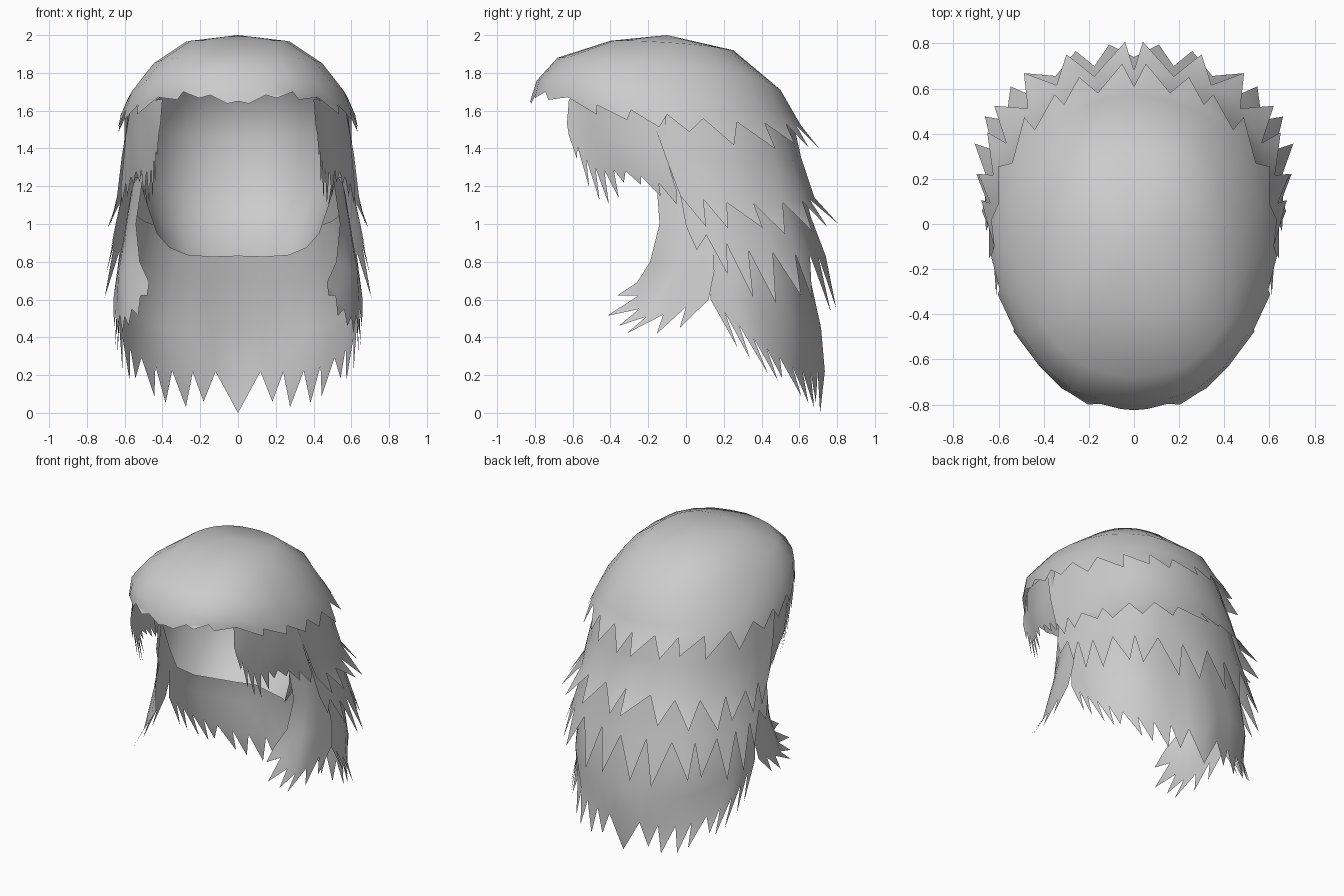
import bpy, bmesh, math, random
from mathutils import Vector

random.seed(4)
grey = bpy.data.materials.new("hair_grey")
grey.diffuse_color = (0.6, 0.6, 0.6, 1)


def curve(points, u):
    """Catmull-Rom point along a short list, u from 0 to 1."""
    p = [Vector(q) for q in points]
    p = [2 * p[0] - p[1]] + p + [2 * p[-1] - p[-2]]
    s = u * (len(points) - 1)
    i = min(int(s), len(points) - 2)
    t = s - i
    a, b, c, d = p[i:i + 4]
    return 0.5 * (2 * b + (c - a) * t + (2 * a - 5 * b + 4 * c - d) * t * t
                  + (3 * b - a - 3 * c + d) * t ** 3)


def hair_layer(name, n, rows, tips=None, centred=False, jitter=0.25):
    """Mirrored sheet, front to back by top to bottom, with a fringe of pointed locks."""
    bm = bmesh.new()
    grid = [[bm.verts.new(curve(r, i / n)) for i in range(n + 1)] for r in rows]
    for a, b in zip(grid, grid[1:]):
        for i in range(n):
            bm.faces.new((a[i], b[i], b[i + 1], a[i + 1]))
    for i in range(n if tips else 0):
        last = centred and i == n - 1
        u = 1 if last else (i + 0.5 + random.uniform(-0.2, 0.3)) / n
        tip, root = curve(tips, u), curve(rows[-1], u)
        if not last:
            tip = root.lerp(tip, 1 + random.uniform(-jitter, jitter * 0.4))
        bm.faces.new((grid[-1][i], bm.verts.new(tip), grid[-1][i + 1]))
    bmesh.ops.remove_doubles(bm, verts=bm.verts, dist=0.0005)
    for v in bm.verts:
        if abs(v.co.x) < 0.002:
            v.co.x = 0
    mesh = bpy.data.meshes.new(name)
    bm.to_mesh(mesh)
    bm.free()
    mesh.materials.append(grey)
    obj = bpy.data.objects.new(name, mesh)
    bpy.context.collection.objects.link(obj)
    mirror = obj.modifiers.new("mirror", 'MIRROR')
    mirror.use_clip = True
    bpy.context.view_layer.objects.active = obj
    obj.select_set(True)
    bpy.ops.object.shade_smooth_by_angle(angle=math.radians(50))
    obj.select_set(False)


# Domed cap with a short fringe
hair_layer("crown_cap", 12, [
    [(0, -.1, 2)] * 7,
    [(0, -.4, 1.97), (.16, -.38, 1.97), (.25, -.26, 1.97), (.28, -.08, 1.96),
     (.24, .1, 1.945), (.14, .22, 1.925), (0, .25, 1.92)],
    [(0, -.68, 1.88), (.22, -.63, 1.88), (.4, -.45, 1.87), (.46, -.1, 1.83),
     (.39, .2, 1.8), (.22, .43, 1.75), (0, .5, 1.71)],
    [(0, -.79, 1.76), (.27, -.74, 1.76), (.5, -.49, 1.74), (.58, -.1, 1.67),
     (.5, .25, 1.63), (.28, .5, 1.59), (0, .575, 1.58)],
    [(0, -.825, 1.65), (.29, -.745, 1.7), (.53, -.47, 1.63), (.62, -.1, 1.58),
     (.54, .27, 1.54), (.31, .53, 1.53), (0, .61, 1.52)],
], [(0, -.83, 1.62), (.27, -.77, 1.66), (.56, -.43, 1.57), (.64, -.05, 1.48),
    (.56, .36, 1.41), (.31, .62, 1.4), (0, .72, 1.4)])

# Inner scalp: dome under the cap, curving in to a smooth rim at the neck
hair_layer("inner_scalp", 12, [
    [(0, -.1, 1.975)] * 7,
    [(0, -.4, 1.945), (.16, -.37, 1.945), (.24, -.26, 1.94), (.27, -.08, 1.935),
     (.23, .1, 1.915), (.13, .21, 1.895), (0, .24, 1.885)],
    [(0, -.66, 1.86), (.21, -.61, 1.86), (.37, -.44, 1.85), (.44, -.1, 1.8),
     (.37, .19, 1.77), (.21, .41, 1.72), (0, .48, 1.68)],
    [(0, -.76, 1.76), (.25, -.7, 1.76), (.46, -.48, 1.73), (.54, -.1, 1.63),
     (.48, .22, 1.52), (.27, .46, 1.46), (0, .53, 1.45)],
    [(0, -.78, 1.73), (.26, -.71, 1.73), (.48, -.48, 1.67), (.54, -.12, 1.45),
     (.5, .13, 1.24), (.29, .41, 1.15), (0, .48, 1.14)],
    [(0, -.783, 1.715), (.26, -.713, 1.715), (.485, -.48, 1.65), (.52, -.13, 1.34),
     (.47, .02, 1.07), (.29, .28, .96), (0, .36, .95)],
    [(0, -.785, 1.7), (.26, -.715, 1.7), (.49, -.48, 1.62), (.5, -.14, 1.25),
     (.43, -.08, .95), (.27, .12, .835), (0, .2, .83)],
])

# Face-framing locks in front of the ears
hair_layer("side_lock", 9, [
    [(.4, -.62, 1.66), (.49, -.48, 1.65), (.55, -.3, 1.62), (.58, -.1, 1.62)],
    [(.41, -.63, 1.53), (.47, -.5, 1.48), (.55, -.33, 1.42), (.6, -.12, 1.4)],
    [(.42, -.62, 1.47), (.46, -.48, 1.3), (.54, -.32, 1.28), (.62, -.05, 1.18)],
], [(.42, -.63, 1.43), (.46, -.42, 1.05), (.53, -.3, 1.22), (.63, 0, 1.07)])

# Upper and middle layers wrapping the back of the head
hair_layer("upper_back_layer", 7, [
    [(.57, -.2, 1.62), (.51, .22, 1.6), (.28, .48, 1.58), (0, .56, 1.57)],
    [(.615, -.11, 1.36), (.565, .25, 1.33), (.34, .54, 1.34), (0, .61, 1.35)],
    [(.64, -.03, 1.15), (.61, .26, 1.11), (.39, .59, 1.12), (0, .68, 1.14)],
], [(.67, .02, .98), (.69, .38, .94), (.46, .7, .95), (0, .85, .97)])
hair_layer("middle_back_layer", 8, [
    [(.6, -.05, 1.25), (.55, .25, 1.25), (.34, .54, 1.25), (0, .61, 1.25)],
    [(.625, -.02, 1.1), (.6, .26, 1.05), (.39, .57, 1.04), (0, .66, 1.04)],
    [(.65, .0, .99), (.64, .29, .87), (.44, .61, .84), (0, .74, .83)],
], [(.67, -.02, .9), (.7, .38, .6), (.49, .68, .55), (0, .84, .5)])

# Long lowest layer at the nape
hair_layer("lower_back_layer", 10, [
    [(.55, .08, 1.15), (.52, .34, 1.03), (.34, .52, .98), (0, .6, .98)],
    [(.61, .1, .9), (.58, .36, .78), (.38, .58, .7), (0, .66, .7)],
    [(.63, .12, .73), (.62, .34, .58), (.41, .61, .45), (0, .715, .45)],
    [(.64, .13, .6), (.6, .38, .38), (.38, .6, .23), (0, .735, .22)],
], [(.66, .26, .34), (.59, .46, .2), (.37, .65, .06), (0, .71, 0)], True)

# Side whiskers sweeping down and forward
hair_layer("side_whisker", 6, [
    [(.5, -.16, 1.27), (.55, 0, 1.22), (.57, .13, 1.15)],
    [(.54, -.14, 1), (.59, 0, .95), (.61, .14, .9)],
    [(.52, -.19, .8), (.62, -.06, .75), (.64, .15, .75)],
    [(.47, -.26, .69), (.6, -.21, .51), (.66, .12, .6)],
], [(.45, -.39, .66), (.6, -.37, .41), (.67, .02, .42)])
